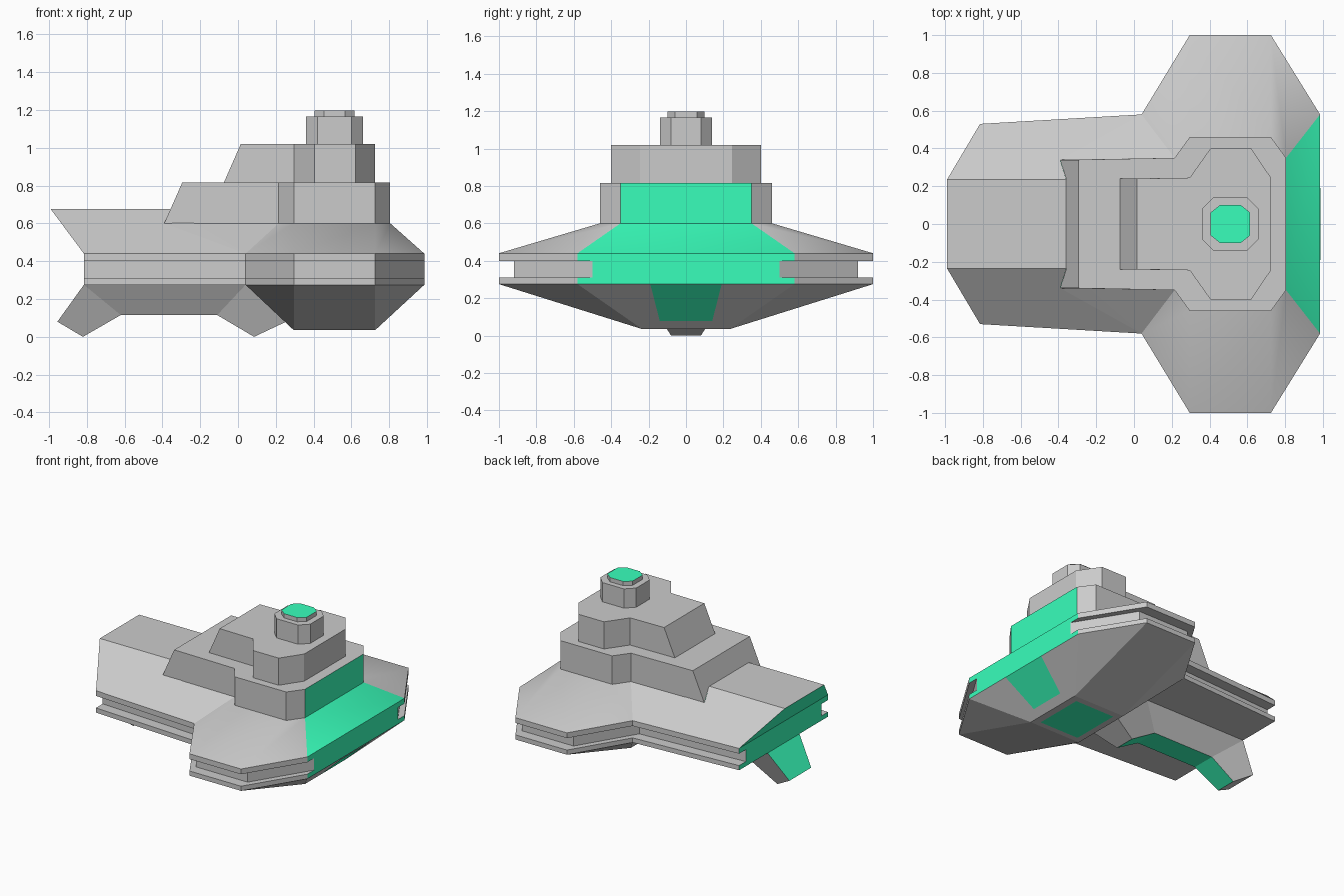
import bpy, bmesh, math

if "Cube" in bpy.data.objects:
    bpy.data.objects.remove(bpy.data.objects["Cube"])

green = bpy.data.materials.new("green_panel")
green.diffuse_color = (0.04, 1.0, 0.5, 1)
green.use_nodes = True
green.node_tree.nodes["Principled BSDF"].inputs["Base Color"].default_value = green.diffuse_color
grey = bpy.data.materials.new("grey_hull")
grey.diffuse_color = (0.8, 0.8, 0.8, 1)
grey.use_nodes = True
grey.node_tree.nodes["Principled BSDF"].inputs["Base Color"].default_value = grey.diffuse_color


def loft(name, rings, is_green=lambda c, n: False, smooth=None):
    """Rings are half outlines (x, y, z) from rear to front, mirrored across y."""
    bm = bmesh.new()
    rows = [[(bm.verts.new(p), bm.verts.new((p[0], -p[1], p[2]))) for p in r] for r in rings]

    def strip(row):
        for a, b in zip(row, row[1:]):
            bm.faces.new((a[0], a[1], b[1], b[0]))

    strip(rows[0])
    if len(rows) > 1:
        strip(rows[-1])
    for lo, hi in zip(rows, rows[1:]):
        for s in (0, 1):
            for i in range(len(lo) - 1):
                bm.faces.new((lo[i][s], lo[i + 1][s], hi[i + 1][s], hi[i][s]))
        for e in (0, -1):
            bm.faces.new((lo[e][0], lo[e][1], hi[e][1], hi[e][0]))
    bmesh.ops.remove_doubles(bm, verts=bm.verts[:], dist=0.0005)
    bmesh.ops.dissolve_degenerate(bm, edges=bm.edges[:], dist=0.0005)
    bmesh.ops.recalc_face_normals(bm, faces=bm.faces[:])
    bm.normal_update()
    for f in bm.faces:
        f.material_index = int(is_green(f.calc_center_median(), f.normal))
    me = bpy.data.meshes.new(name)
    bm.to_mesh(me)
    bm.free()
    me.materials.append(grey)
    me.materials.append(green)
    ob = bpy.data.objects.new(name, me)
    bpy.context.collection.objects.link(ob)
    if smooth:
        bpy.ops.object.select_all(action='DESELECT')
        ob.select_set(True)
        bpy.context.view_layer.objects.active = ob
        bpy.ops.object.shade_smooth_by_angle(angle=math.radians(smooth))
    return ob


def at(outline, z, dy=0):
    return [(x, y - dy, z) for x, y in outline]


def ends(c, n):
    return abs(n.x) > 0.9


# hull outline, rear to front
rim = [(-.815, .53), (.04, .58), (.295, 1), (.725, 1), (.985, .58)]

# upper deck: vertical lip, then slopes up to the tower and raised rear spine
rim7 = [rim[0], rim[1], rim[1], rim[1], rim[2], rim[3], rim[4]]
crest = [(-.99, .235, .675), (-.36, .235, .675), (-.39, .34, .60), (.215, .35, .60),
         (.295, .46, .60), (.725, .46, .60), (.805, .35, .60)]
loft("upper_deck", [at(rim7, .40), at(rim7, .44), crest],
     lambda c, n: abs(n.y) < .1 and abs(n.x) > .3, 25)

# recessed side groove, flush at the front and rear
loft("groove_core", [at(rim, .31, .08), at(rim, .40, .08)], ends)

# lower hull: flat underside at the rear, pyramid belly at the front
belly = [(-.815, .53, .275), (.04, .58, .275), (.295, .235, .035),
         (.725, .235, .035), (.725, .235, .035)]
loft("lower_hull", [at(rim, .31), at(rim, .275), belly], ends)

# coloured plates on the belly
loft("belly_plate", [[(.345, .19, .032), (.675, .19, .032)]], lambda c, n: True)
loft("chin_plate", [[(.777, .14, .077), (.988, .19, .272)]], lambda c, n: True)

# keel with a splayed foot at each end
loft("keel", [[(-.955, .13, .08), (-.815, .19, .275), (.04, .19, .275), (.255, .13, .08)],
              [(-.82, .08, 0), (-.62, .09, .115), (-.11, .09, .115), (.085, .08, 0)]],
     lambda c, n: abs(n.y) < .1 and c.z > .05)

# tower tiers with sloped rear walls
tier1 = [(.215, .35), (.295, .46), (.725, .46), (.805, .35)]
loft("tower_lower", [at([(-.39, .34)] + tier1, .60), at([(-.295, .34)] + tier1, .815)],
     lambda c, n: n.x > .9)
tier2 = [(.295, .245), (.405, .40), (.62, .40), (.725, .245)]
loft("tower_upper", [at([(-.075, .24)] + tier2, .815), at([(.015, .24)] + tier2, 1.02)])

# eight-sided turret and coloured cap
turret = [(.36, .08), (.42, .14), (.60, .14), (.66, .08)]
loft("turret", [at(turret, 1.02), at(turret, 1.165)])
cap = [(.405, .06), (.455, .10), (.565, .10), (.615, .06)]
loft("turret_cap", [at(cap, 1.165), at(cap, 1.197)], lambda c, n: n.z > .9)
